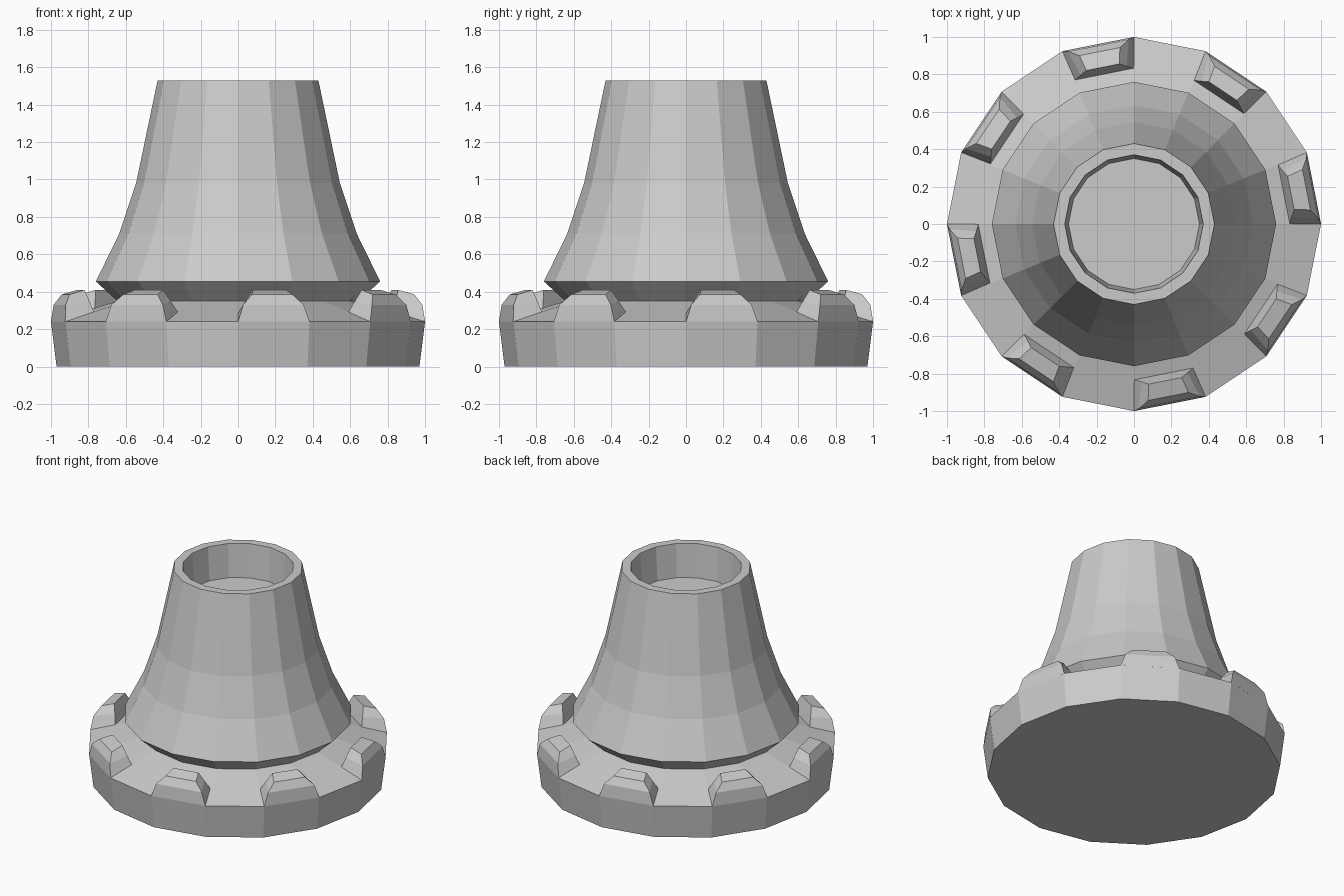
import bpy
from math import sin, cos, tau

if "Cube" in bpy.data.objects:
    bpy.data.objects.remove(bpy.data.objects["Cube"])

SIDES = 16


def make_object(name, verts, faces):
    mesh = bpy.data.meshes.new(name)
    mesh.from_pydata(verts, [], faces)
    mesh.update()
    obj = bpy.data.objects.new(name, mesh)
    bpy.context.collection.objects.link(obj)
    return obj


def lathe(name, profile):
    """Closed faceted solid from (radius, z) rings, with both ends capped."""
    n = SIDES
    verts = [(r * cos(tau * i / n), r * sin(tau * i / n), z)
             for r, z in profile for i in range(n)]
    faces = [(k * n + i, k * n + (i + 1) % n,
              (k + 1) * n + (i + 1) % n, (k + 1) * n + i)
             for k in range(len(profile) - 1) for i in range(n)]
    last = (len(profile) - 1) * n
    faces.append(tuple(reversed(range(n))))
    faces.append(tuple(range(last, last + n)))
    return make_object(name, verts, faces)


# Foot, undercut collar, flared tower and recessed top in one profile
lathe("tower_body", [
    (0.97, 0.0), (1.0, 0.24), (0.645, 0.35), (0.76, 0.455),
    (0.635, 0.71), (0.545, 0.98), (0.43, 1.53),
    (0.37, 1.53), (0.35, 1.29),
])


def block(name, angle):
    """Chamfered lug on one side; levels hold outer and inner (half width, distance, z)."""
    levels = [
        ((0.195, 0.981, 0.24), (0.163, 0.815, 0.285)),
        ((0.165, 0.972, 0.33), (0.125, 0.835, 0.35)),
        ((0.11, 0.94, 0.385), (0.09, 0.855, 0.41)),
    ]
    c, s = cos(angle), sin(angle)
    verts = []
    for outer, inner in levels:
        for (t, d, z), sign in ((outer, -1), (outer, 1), (inner, 1), (inner, -1)):
            t *= sign
            verts.append((d * c - t * s, d * s + t * c, z))
    faces = [(3, 2, 1, 0), (8, 9, 10, 11)]
    for k in (0, 4):
        for i in range(4):
            j = (i + 1) % 4
            faces.append((k + i, k + j, k + 4 + j, k + 4 + i))
    make_object(name, verts, faces)


# Eight lugs on every other side of the foot
for i in range(8):
    block(f"rim_lug_{i + 1}", tau * (2 * i + 0.5 * 1) / SIDES)
